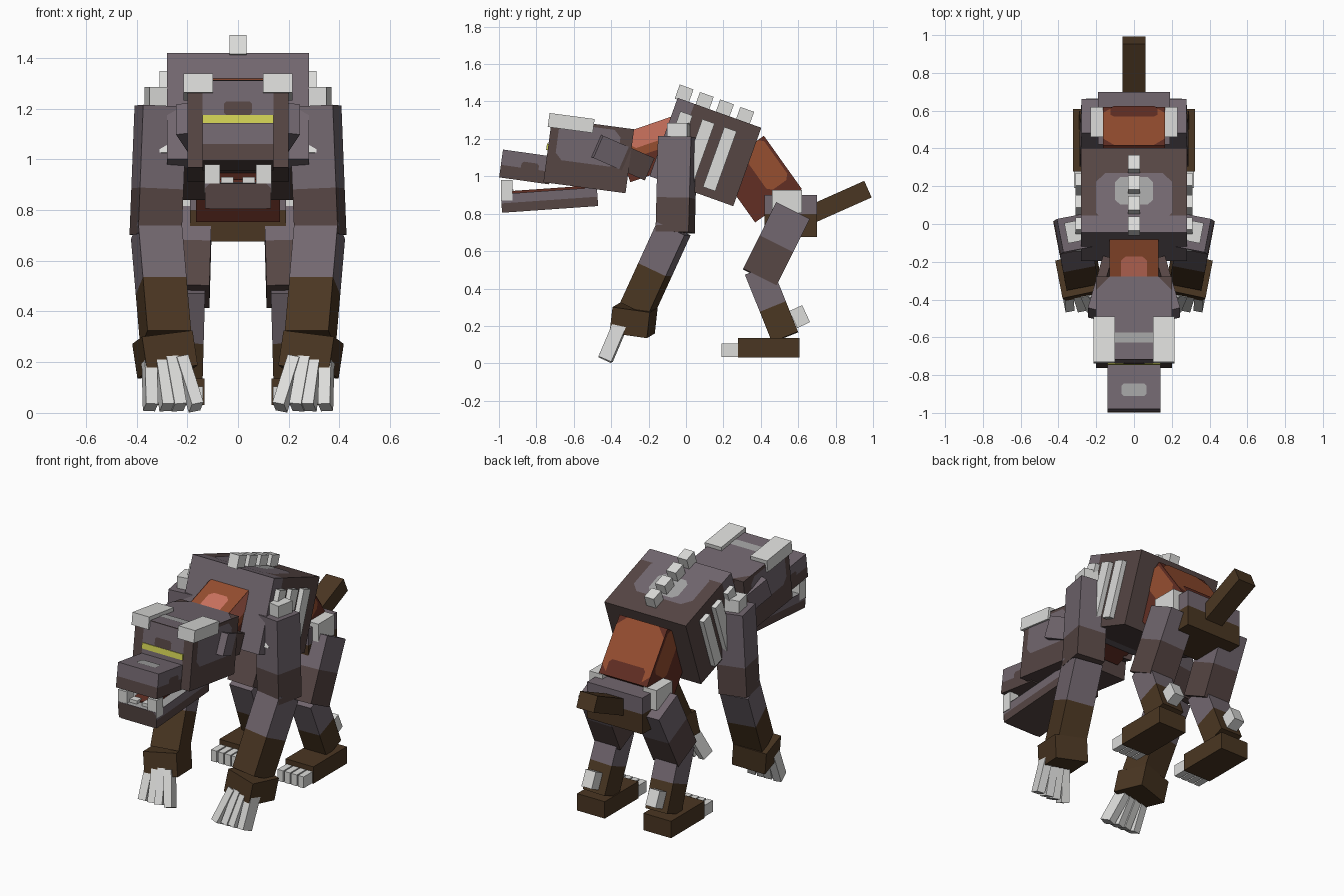
import bpy, bmesh
from math import radians
from mathutils import Matrix, Vector

cube = bpy.data.objects.get("Cube")
if cube:
    bpy.data.objects.remove(cube)


def colour(name, code):
    """Make a flat material from an sRGB hex colour."""
    lin = [((int(code[i:i + 2], 16) / 255 + 0.055) / 1.055) ** 2.4 for i in (0, 2, 4)]
    m = bpy.data.materials.new(name)
    m.use_nodes = True
    m.diffuse_color = (*lin, 1)
    m.node_tree.nodes["Principled BSDF"].inputs["Base Color"].default_value = (*lin, 1)
    return m


HIDE = colour("grey purple hide", "72676F")
MAUVE = colour("dark mauve hide", "564644")
BROWN = colour("dark brown fur", "4A3622")
BONE = colour("bone", "DCDCDA")
GREY = colour("worn grey", "A2A2A2")
ORANGE = colour("orange flesh", "964E30")
RED = colour("dark red flesh", "622E23")
PINK = colour("pink flesh", "CD735F")
YELLOW = colour("yellow eye", "D2D254")


def turn(pitch=0, yaw=0, roll=0):
    return (Matrix.Rotation(radians(yaw), 4, "Z") @ Matrix.Rotation(radians(roll), 4, "Y")
            @ Matrix.Rotation(radians(pitch), 4, "X"))


def finish(name, bm, mats, frame, mirror):
    """Place the mesh, and add its twin on the other side if wanted."""
    bm.transform(frame)
    for side in (("left_", "right_") if mirror else ("",)):
        if side == "right_":
            bm.transform(Matrix.Scale(-1, 4, (1, 0, 0)))
            bmesh.ops.reverse_faces(bm, faces=bm.faces[:])
        me = bpy.data.meshes.new(side + name)
        bm.to_mesh(me)
        for m in mats:
            me.materials.append(m)
        bpy.context.collection.objects.link(bpy.data.objects.new(side + name, me))
    bm.free()


def box(name, loc, size, mat, rot=None, cuts=(), mirror=False):
    """Box; each cut (axis, fraction, material) recolours everything beyond it."""
    bm = bmesh.new()
    bmesh.ops.create_cube(bm, size=1)
    bmesh.ops.scale(bm, vec=size, verts=bm.verts)
    mats = [mat]
    for axis, frac, m in cuts:
        at = frac * size[axis] / 2
        n = Vector((0, 0, 0))
        n[axis] = 1
        bmesh.ops.bisect_plane(bm, geom=bm.verts[:] + bm.edges[:] + bm.faces[:],
                               plane_co=n * at, plane_no=n)
        mats.append(m)
        for f in bm.faces:
            if f.calc_center_median()[axis] > at:
                f.material_index = len(mats) - 1
    frame = Matrix.Translation(loc) @ (rot or Matrix())
    finish(name, bm, mats, frame, mirror)
    return frame, size


def limb(name, top, bottom, width, depth, mat, cuts=(), yaw=0, mirror=True):
    """Box running between two points."""
    a, b = Vector(top), Vector(bottom)
    z = (a - b).normalized()
    x = turn(yaw=yaw) @ Vector((1, 0, 0))
    x = (x - z * x.dot(z)).normalized()
    rot = Matrix((x, z.cross(x), z)).transposed().to_4x4()
    return box(name, (a + b) / 2, (width, depth, (a - b).length), mat, rot, cuts, mirror)


def patch(name, part, axis, sign, us, vs, mat, mirror=False, lift=0.003):
    """Painted patch with clipped corners on one face; ranges are -1..1."""
    frame, size = part
    u, v = (axis + 1) % 3, (axis + 2) % 3
    (u0, u1), (v0, v1) = [[r * size[k] / 2 for r in rng] for k, rng in ((u, us), (v, vs))]
    c = min(u1 - u0, v1 - v0) * 0.18
    pts = [(u0 + c, v0), (u1 - c, v0), (u1, v0 + c), (u1, v1 - c),
           (u1 - c, v1), (u0 + c, v1), (u0, v1 - c), (u0, v0 + c)]
    bm = bmesh.new()
    verts = []
    for p, q in pts[::sign]:
        co = Vector((0, 0, 0))
        co[axis], co[u], co[v] = sign * (size[axis] / 2 + lift), p, q
        verts.append(bm.verts.new(co))
    bm.faces.new(verts)
    finish(name, bm, [mat], frame, mirror)


FULL = (-1, 1)

# Chest with ribs and spine
tilt = turn(-19.7)
chest = box("chest", (0, 0.104, 1.13), (0.56, 0.475, 0.445), HIDE, tilt, [(1, -0.6, MAUVE)])
patch("back_patch", chest, 2, 1, (-0.72, 0.72), (-0.75, 0.4), HIDE)
patch("spine_patch", chest, 2, 1, (-0.36, 0.36), (-0.35, 0.3), GREY, lift=0.006)
for i in range(3):
    rib = chest[0] @ Vector((0.293, -0.165 + 0.125 * i, -0.01))
    box(f"rib_{i + 1}", rib, (0.035, 0.07, 0.34), BONE, tilt, mirror=True)
for i in range(4):
    box(f"spine_bone_{i + 1}", (0, -0.01 + 0.108 * i, 1.44 - 0.04 * i),
        (0.066, 0.078, 0.08), BONE, tilt)

# Abdomen
belly = box("abdomen", (0, 0.393, 0.985), (0.33, 0.35, 0.307), RED, turn(-54.5))
patch("abdomen_back_patch", belly, 2, 1, FULL, FULL, ORANGE)
patch("abdomen_low_patch", belly, 2, 1, (-0.75, 0.75), (0.45, 1), RED, lift=0.006)
patch("abdomen_side_patch", belly, 0, 1, (-1, 0.5), (0, 0.9), ORANGE, mirror=True)

# Pelvis and tail
box("pelvis", (0, 0.56, 0.788), (0.38, 0.28, 0.225), BROWN, cuts=[(2, 0.1, HIDE)])
box("hip_bone", (0.185, 0.54, 0.865), (0.09, 0.16, 0.125), BONE, mirror=True)
box("tail", (0, 0.79, 0.85), (0.12, 0.4, 0.097), BROWN, turn(24))

# Neck
neck = box("neck", (0, -0.17, 1.15), (0.26, 0.36, 0.26), RED, turn(19), [(2, -0.1, ORANGE)])
patch("neck_top_patch", neck, 2, 1, (-0.52, 0.52), (-0.7, 0.25), PINK)
patch("neck_side_patch", neck, 0, 1, (-0.6, 0.8), (0.25, 1), PINK, mirror=True)

# Skull
nod = turn(-7.6)
skull = box("skull", (0, -0.52, 1.11), (0.4, 0.443, 0.345), MAUVE, nod)
patch("skull_top_patch", skull, 2, 1, FULL, FULL, HIDE)
patch("forehead_strip", skull, 2, 1, (-0.55, 0.55), (-0.6, -0.35), GREY, lift=0.006)
patch("skull_side_patch", skull, 0, 1, (-0.8, 0.7), (-0.25, 0.9), HIDE, mirror=True)
patch("face_patch", skull, 1, -1, (-0.4, 1), (-0.7, 0.7), HIDE)
patch("brow_mark", skull, 1, -1, (0.2, 0.52), (-0.28, 0.28), MAUVE, lift=0.006)
box("eye_band", (0, -0.741, 1.157), (0.28, 0.009, 0.035), YELLOW, nod)
box("brow_plate", (0.157, -0.614, 1.285), (0.115, 0.243, 0.075), BONE, nod, mirror=True)
limb("ear", (0.22, -0.475, 1.16), (0.14, -0.2, 1.04), 0.05, 0.13, MAUVE, [(2, 0, HIDE)])

# Snout, jaw and teeth
snout = box("snout", (0, -0.855, 1.05), (0.28, 0.27, 0.15), MAUVE, turn(-8), [(2, -0.1, HIDE)])
patch("nose_patch", snout, 2, 1, (-0.47, 0.47), (-0.5, 0.0), GREY)
patch("snout_side_patch", snout, 0, 1, (-0.2, 0.5), (-0.5, 0.35), MAUVE, mirror=True)
jaw = box("lower_jaw", (0, -0.73, 0.873), (0.26, 0.515, 0.1), MAUVE, turn(4), [(2, 0, HIDE)])
patch("jaw_front_patch", jaw, 1, -1, FULL, FULL, MAUVE)
patch("gums", jaw, 2, 1, FULL, FULL, GREY)
box("tongue", (0, -0.74, 0.925), (0.15, 0.4, 0.02), RED, turn(4))
box("upper_fang", (0.102, -0.958, 0.925), (0.062, 0.062, 0.11), BONE, mirror=True)
box("lower_tooth", (0.042, -0.945, 0.9), (0.05, 0.045, 0.06), BONE, mirror=True)

# Front legs
limb("upper_arm", (0.305, -0.045, 1.21), (0.325, -0.058, 0.7), 0.175, 0.18, MAUVE,
     [(2, -0.28, HIDE)], yaw=-11)
box("shoulder_bone", (0.315, -0.04, 1.235), (0.09, 0.11, 0.1), BONE, turn(yaw=-11), mirror=True)
limb("forearm", (0.322, -0.065, 0.72), (0.285, -0.262, 0.29), 0.175, 0.165, BROWN,
     [(2, -0.02, HIDE)], yaw=-11)
box("hand", (0.288, -0.28, 0.23), (0.205, 0.205, 0.14), BROWN, turn(-8, -12, 7), mirror=True)
for i, (base, tip) in enumerate(((0.35, 0.345), (0.305, 0.28), (0.265, 0.232), (0.225, 0.165))):
    limb(f"finger_{i + 1}", (base, -0.35, 0.21), (tip, -0.43, 0.022), 0.048, 0.075, BONE, yaw=-11)

# Hind legs
limb("thigh", (0.19, 0.571, 0.815), (0.2, 0.394, 0.46), 0.175, 0.2, MAUVE, [(2, 0, HIDE)])
limb("shank", (0.205, 0.385, 0.5), (0.215, 0.53, 0.14), 0.15, 0.15, BROWN, [(2, -0.1, HIDE)])
box("heel_spur", (0.22, 0.608, 0.25), (0.07, 0.075, 0.1), BONE, turn(25), mirror=True)
box("foot", (0.228, 0.443, 0.083), (0.19, 0.33, 0.105), BROWN, mirror=True)
for i in range(4):
    box(f"toe_{i + 1}", (0.158 + 0.047 * i, 0.24, 0.07), (0.039, 0.1, 0.07), BONE, mirror=True)
